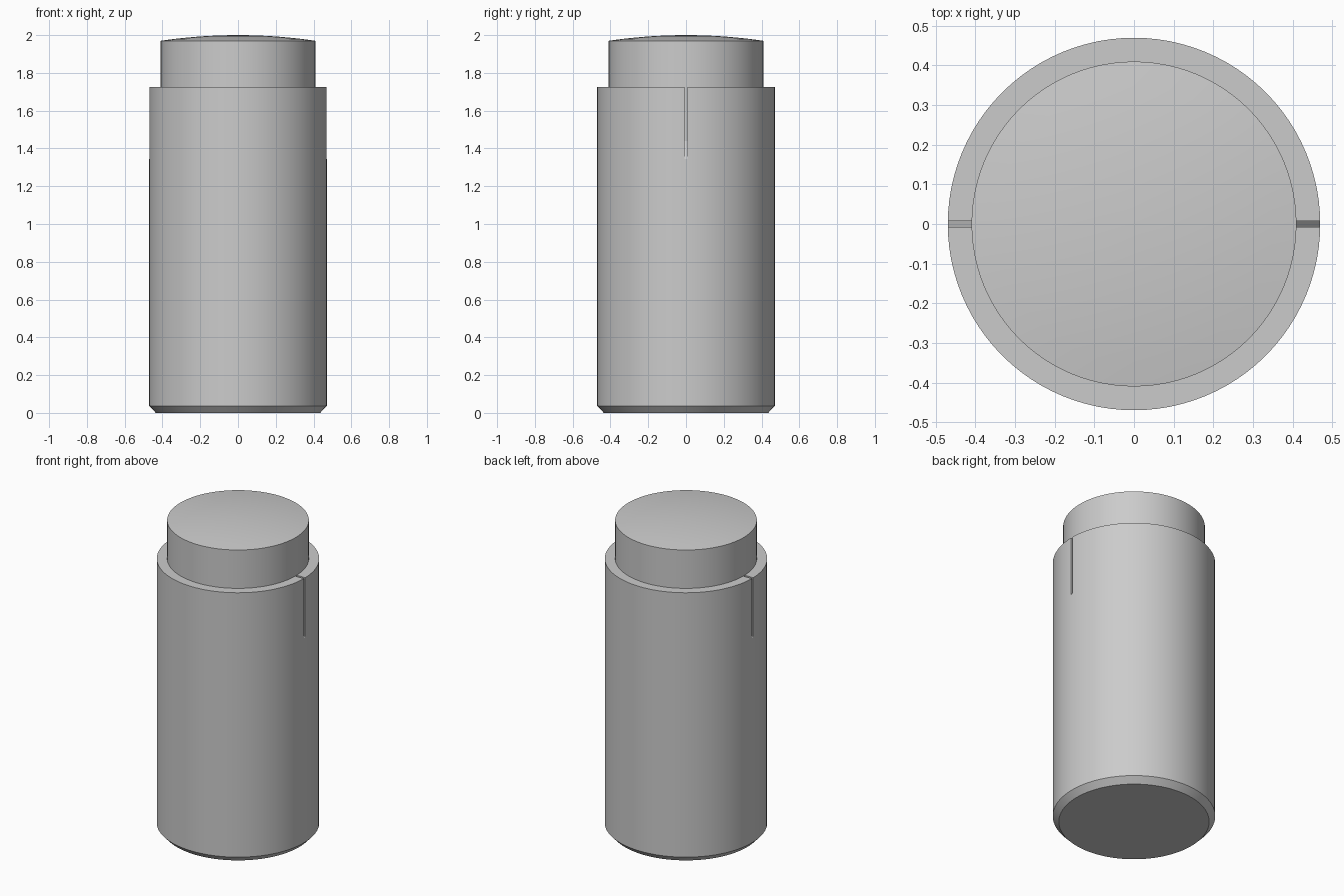
import bpy
import bmesh
from math import cos, sin, radians, tau

cube = bpy.data.objects.get("Cube")
if cube:
    bpy.data.objects.remove(cube)

SEGMENTS = 96
BODY_R, PLUNGER_R = 0.47, 0.41
SEAM_Z, COLLAR_Z, RIM_Z, TOP_Z = 1.335, 1.725, 1.97, 2.0

grey = bpy.data.materials.new("plain grey")
grey.use_nodes = True
colour = (0.6, 0.6, 0.6, 1)
grey.diffuse_color = colour
grey.node_tree.nodes["Principled BSDF"].inputs["Base Color"].default_value = colour


def make_object(name, bm):
    bmesh.ops.recalc_face_normals(bm, faces=bm.faces)
    mesh = bpy.data.meshes.new(name)
    bm.to_mesh(mesh)
    bm.free()
    mesh.materials.append(grey)
    obj = bpy.data.objects.new(name, mesh)
    bpy.context.collection.objects.link(obj)
    return obj


def lathe(name, profile):
    """Closed solid from (radius, height) points, listed bottom to top."""
    bm = bmesh.new()
    rings = []
    for r, z in profile:
        rings.append([bm.verts.new((r * cos(tau * i / SEGMENTS), r * sin(tau * i / SEGMENTS), z))
                      for i in range(SEGMENTS)])
    for low, high in zip(rings, rings[1:]):
        for i in range(SEGMENTS):
            j = (i + 1) % SEGMENTS
            bm.faces.new((low[i], low[j], high[j], high[i]))
    bm.faces.new(rings[0][::-1])
    bm.faces.new(rings[-1])
    return make_object(name, bm)


def smooth(obj):
    bpy.ops.object.select_all(action='DESELECT')
    obj.select_set(True)
    bpy.context.view_layer.objects.active = obj
    bpy.ops.object.shade_smooth_by_angle(angle=radians(25))


# Main barrel with a chamfered foot
body = lathe("body", [(BODY_R - 0.035, 0), (BODY_R, 0.037), (BODY_R, SEAM_Z)])

# Collar flush with the barrel
collar = lathe("collar", [(BODY_R, SEAM_Z), (BODY_R, COLLAR_Z)])

# Plunger with a shallow domed top
rim = [(PLUNGER_R, COLLAR_Z), (PLUNGER_R, RIM_Z)]
dome = [(PLUNGER_R * t, TOP_Z - (TOP_Z - RIM_Z) * t * t) for t in (0.85, 0.7, 0.55, 0.4, 0.25, 0.1, 0.01)]
plunger = lathe("plunger", rim + dome)

# Narrow side slots with sloping floors, cut through the collar wall
for side, label in ((1, "left"), (-1, "right")):
    bm = bmesh.new()
    outline = [(PLUNGER_R - 0.001, 1.44), (BODY_R, 1.345), (0.55, 1.345), (0.55, 1.8), (PLUNGER_R - 0.001, 1.8)]
    face = bm.faces.new([bm.verts.new((side * x, -0.007, z)) for x, z in outline])
    extruded = bmesh.ops.extrude_face_region(bm, geom=[face])["geom"]
    bmesh.ops.translate(bm, vec=(0, 0.014, 0), verts=[v for v in extruded if isinstance(v, bmesh.types.BMVert)])
    cutter = make_object(label + "_slot_cutter", bm)
    cutter.hide_render = True
    cutter.hide_set(True)
    cut = collar.modifiers.new(label + "_slot", 'BOOLEAN')
    cut.object = cutter
    cut.operation = 'DIFFERENCE'
    cut.solver = 'EXACT'

# Bake the slots before shading so the cutters can be dropped
bpy.context.view_layer.update()
baked = bpy.data.meshes.new_from_object(collar.evaluated_get(bpy.context.evaluated_depsgraph_get()))
collar.modifiers.clear()
collar.data = baked
for label in ("left", "right"):
    bpy.data.objects.remove(bpy.data.objects[label + "_slot_cutter"])

for part in (body, collar, plunger):
    smooth(part)
# The dome meets the rim at a sharp edge, kept crisp by the angle limit
